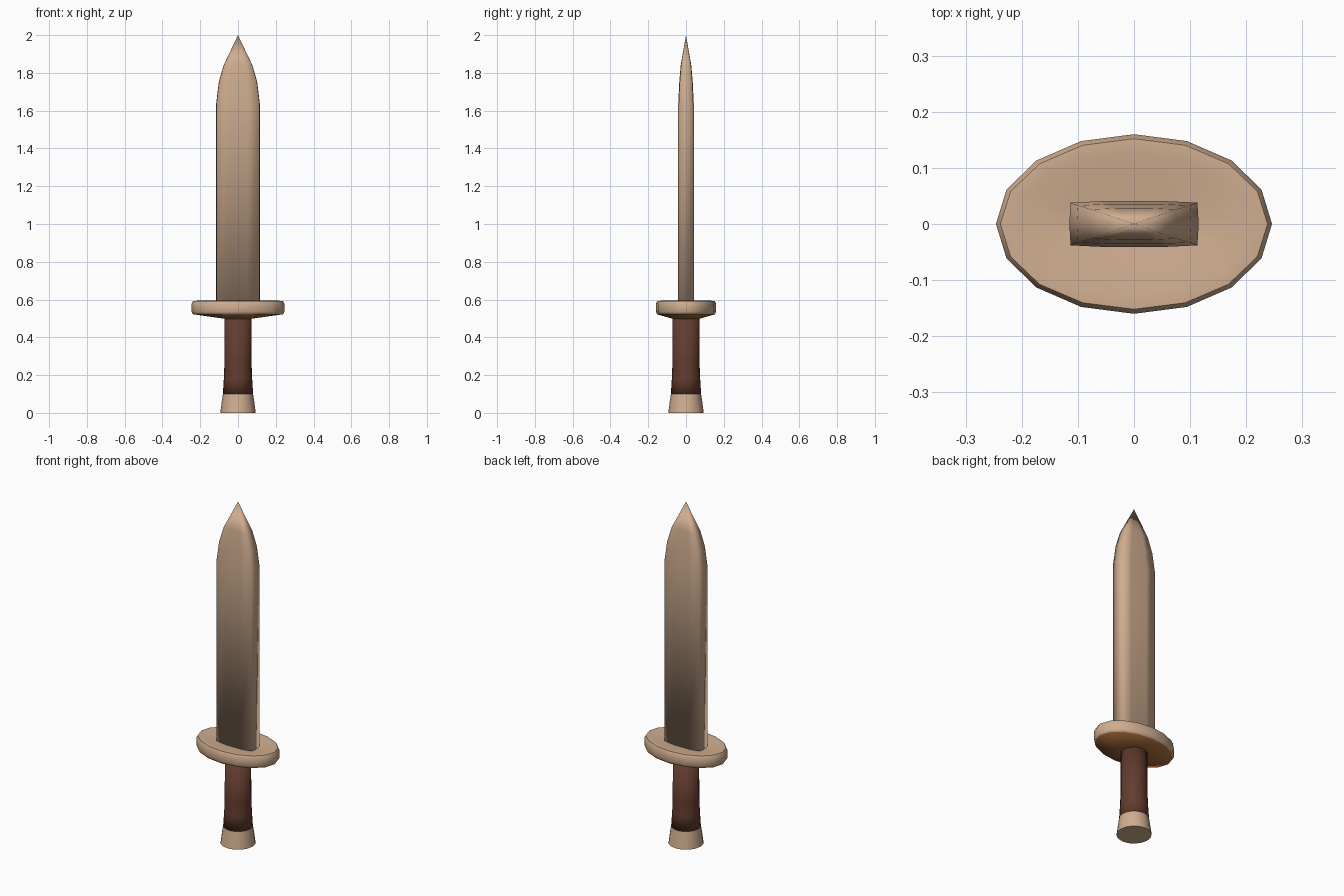
import bpy, bmesh, math

if "Cube" in bpy.data.objects:
    bpy.data.objects.remove(bpy.data.objects["Cube"])


def material(name, rgb):
    m = bpy.data.materials.new(name)
    m.diffuse_color = (*rgb, 1)
    m.use_nodes = True
    m.node_tree.nodes["Principled BSDF"].inputs["Base Color"].default_value = m.diffuse_color
    return m


WOOD = material("light wood", (0.63, 0.42, 0.28))
GRIP = material("dark brown leather", (0.125, 0.045, 0.027))
UNDER = material("orange brown", (0.38, 0.15, 0.04))


def loft(name, rings, mats, rule=None, cap_start=True, cap_end=True, angle=180):
    """Skin a list of point rings; a ring with one point closes to a tip."""
    bm = bmesh.new()
    vs = [[bm.verts.new(p) for p in ring] for ring in rings]
    for a, b in zip(vs, vs[1:]):
        n = max(len(a), len(b))
        for i in range(n):
            j = (i + 1) % n
            quad = [a[i % len(a)], a[j % len(a)], b[j % len(b)], b[i % len(b)]]
            bm.faces.new(list(dict.fromkeys(quad)))
    if cap_start and len(vs[0]) > 2:
        bm.faces.new(vs[0][::-1])
    if cap_end and len(vs[-1]) > 2:
        bm.faces.new(vs[-1])
    bmesh.ops.recalc_face_normals(bm, faces=bm.faces)
    if rule:
        for f in bm.faces:
            f.material_index = rule(f)
    me = bpy.data.meshes.new(name)
    bm.to_mesh(me)
    bm.free()
    for m in mats:
        me.materials.append(m)
    ob = bpy.data.objects.new(name, me)
    bpy.context.collection.objects.link(ob)
    bpy.context.view_layer.objects.active = ob
    ob.select_set(True)
    bpy.ops.object.shade_smooth_by_angle(angle=math.radians(angle))
    ob.select_set(False)
    return ob


def ellipse(rx, ry, z, n=16):
    return [(rx * math.cos(2 * math.pi * i / n), ry * math.sin(2 * math.pi * i / n), z)
            for i in range(n)]


def blade_ring(w, t, z):
    if w == 0:
        return [(0, 0, z)]
    # rectangle with slightly bulging faces and edges
    m, b = w * 1.02, t * 1.08
    return [(m, 0, z), (w, t, z), (w * .45, b, z), (-w * .45, b, z), (-w, t, z),
            (-m, 0, z), (-w, -t, z), (-w * .45, -b, z), (w * .45, -b, z), (w, -t, z)]


# Blade: straight body, then a curved taper to the point
loft("blade", [blade_ring(*p) for p in (
    (.113, .038, .54), (.113, .038, 1.64), (.1, .033, 1.75), (.075, .026, 1.84), (0, 0, 2.0))], [WOOD])

# Oval guard: domed underside, rounded rim, shallow dish on top
loft("guard", [ellipse(*p) for p in (
    (.07, .07, .498), (.238, .153, .522), (.246, .16, .535), (.246, .16, .578),
    (.238, .152, .593), (.21, .125, .594), (.11, .045, .575))],
    [WOOD, UNDER], lambda f: int(f.calc_center_median().z < .52), angle=60)

# Grip, flaring slightly toward the pommel
loft("grip", [ellipse(r, r, z) for r, z in ((.08, .1), (.075, .18), (.072, .26), (.071, .51))], [GRIP])

# Flared pommel
loft("pommel", [ellipse(r, r, z) for r, z in ((.094, 0), (.086, .06), (.08, .1))], [WOOD], angle=50)
